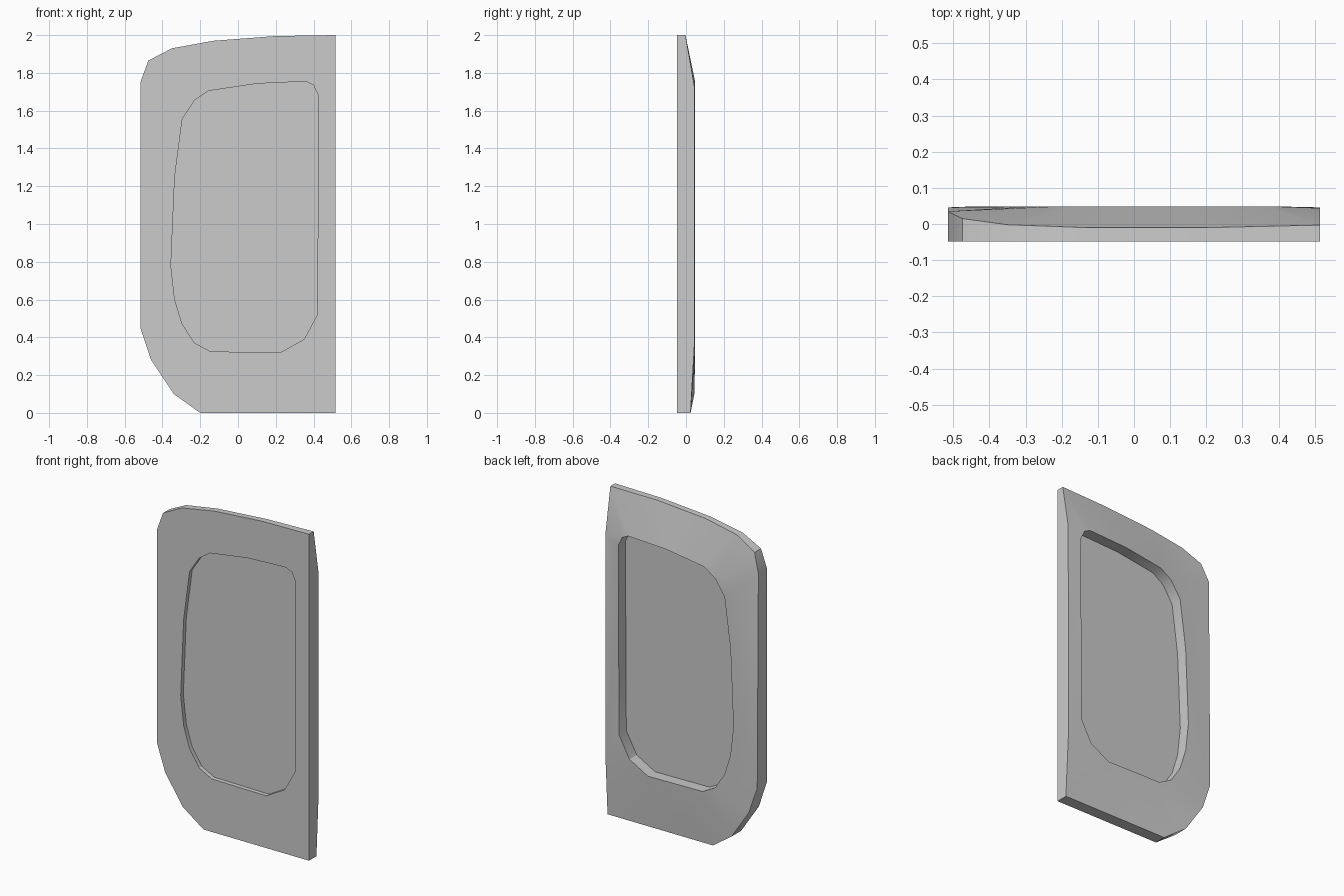
import bpy, bmesh
from mathutils import Vector

if "Cube" in bpy.data.objects:
    bpy.data.objects.remove(bpy.data.objects["Cube"])

FRONT, BACK, PANE = -0.048, 0.048, -0.022

# Outer outline: x, z and the depth of the tapered back edge
outer = [(.515, 0, .024), (.515, .39, .046), (.515, 1.73, .044), (.515, 2, -.003),
         (.2, 1.995, -.01), (-.13, 1.97, -.01), (-.35, 1.93, -.002),
         (-.475, 1.865, .015), (-.515, 1.755, .035), (-.515, .445, .046),
         (-.46, .28, .048), (-.34, .1, .044), (-.2, 0, .024)]

# Window opening: x, z
inner = [(.42, .52), (.424, 1.25), (.425, 1.68), (.4, 1.735), (.36, 1.755),
         (.1, 1.743), (-.155, 1.705), (-.23, 1.655), (-.295, 1.555),
         (-.335, 1.25), (-.355, .78), (-.335, .6), (-.295, .47),
         (-.23, .37), (-.145, .325), (.225, .32), (.35, .39)]


def loop(bm, pts):
    """Closed ring of vertices and edges."""
    vs = [bm.verts.new(p) for p in pts]
    es = [bm.edges.new((vs[i - 1], v)) for i, v in enumerate(vs)]
    return vs, es


def wall(bm, a, b):
    """Quad strip between two matching rings."""
    for i in range(len(a)):
        bm.faces.new((a[i - 1], a[i], b[i], b[i - 1]))


def finish(bm, name):
    bmesh.ops.recalc_face_normals(bm, faces=bm.faces)
    me = bpy.data.meshes.new(name)
    bm.to_mesh(me)
    bm.free()
    ob = bpy.data.objects.new(name, me)
    bpy.context.collection.objects.link(ob)
    return ob


# Door frame: flat front, tapered back, cut-through window
bm = bmesh.new()
of, ofe = loop(bm, [(x, FRONT, z) for x, z, y in outer])
ob_, obe = loop(bm, [(x, y, z) for x, z, y in outer])
inf, infe = loop(bm, [(x, FRONT, z) for x, z in inner])
inb, inbe = loop(bm, [(x, BACK, z) for x, z in inner])
bmesh.ops.triangle_fill(bm, use_beauty=True, edges=ofe + infe, normal=Vector((0, -1, 0)))
bmesh.ops.triangle_fill(bm, use_beauty=True, edges=obe + inbe, normal=Vector((0, 1, 0)))
wall(bm, of, ob_)
wall(bm, inf, inb)
frame = finish(bm, "door_frame")
bpy.context.view_layer.objects.active = frame
frame.select_set(True)
bpy.ops.object.shade_smooth_by_angle(angle=0.5)

# Window pane: thin sheet set just behind the front face
bm = bmesh.new()
bm.faces.new([bm.verts.new((x, PANE, z)) for x, z in inner])
finish(bm, "window_pane")
